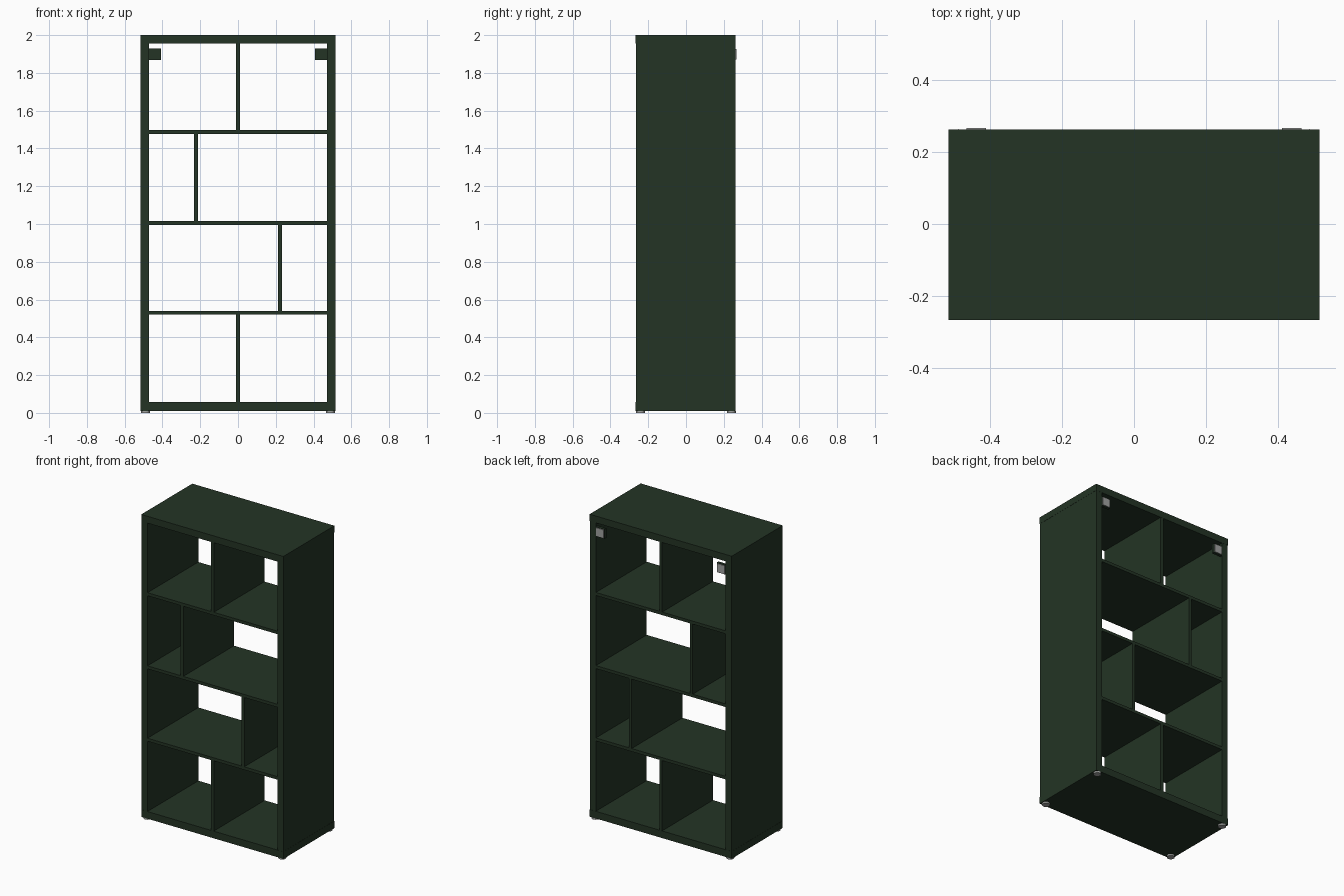
import bpy

if "Cube" in bpy.data.objects:
    bpy.data.objects.remove(bpy.data.objects["Cube"])

def material(name, rgb):
    m = bpy.data.materials.new(name)
    m.diffuse_color = (*rgb, 1)
    m.use_nodes = True
    m.node_tree.nodes["Principled BSDF"].inputs["Base Color"].default_value = m.diffuse_color
    return m

green = material("dark green", (0.017, 0.034, 0.018))
grey = material("metal grey", (0.36, 0.37, 0.36))

def box(name, x, y, z, mat=green):
    """Box from (min, max) ranges on each axis."""
    bpy.ops.mesh.primitive_cube_add(size=1, location=[(a + b) / 2 for a, b in (x, y, z)])
    o = bpy.context.object
    o.name = name
    o.scale = [b - a for a, b in (x, y, z)]
    bpy.ops.object.transform_apply(location=False, rotation=False, scale=True)
    o.data.materials.append(mat)
    return o

def disc(name, x, y, z0, z1, r, mat):
    bpy.ops.mesh.primitive_cylinder_add(vertices=24, radius=r, depth=z1 - z0,
                                        location=(x, y, (z0 + z1) / 2))
    o = bpy.context.object
    o.name = name
    o.data.materials.append(mat)
    bpy.ops.object.shade_smooth_by_angle()

F, B = -0.267, 0.263          # front and back of the case
LOW, HIGH = 0.058, 1.955      # inner bottom and top
INNER, T = 0.472, 0.02        # inner half width, board thickness

# outer case
box("top_panel", (-0.517, 0.517), (F, B), (HIGH, 2.0))
box("bottom_panel", (-0.517, 0.517), (F, B), (0.011, LOW))
for s, side in ((-1, "left"), (1, "right")):
    box(side + "_panel", sorted((s * INNER, s * 0.516)), (F + 0.001, B - 0.001), (LOW, HIGH))

# shelves
shelves = [0.53, 1.006, 1.487]
for z in shelves:
    box("shelf", (-INNER, INNER), (F + 0.001, B - 0.001), (z - T / 2, z + T / 2))

# upright dividers, one in each row
floors = [LOW] + [z + T / 2 for z in shelves]
ceilings = [z - T / 2 for z in shelves] + [HIGH]
for x, z0, z1 in zip((0, 0.222, -0.222, 0), floors, ceilings):
    box("divider", (x - T / 2, x + T / 2), (F + 0.001, B - 0.001), (z0, z1))

for s in (-1, 1):
    # wall brackets: block in the upper corner with a metal plate behind
    box("bracket_block", sorted((s * 0.408, s * INNER)), (0.245, B), (1.867, 1.93))
    box("bracket_plate", sorted((s * 0.412, s * 0.467)), (B, 0.268), (1.871, 1.926), grey)
    # round feet under the corners
    for y in (-0.24, 0.24):
        disc("foot", s * 0.49, y, 0, 0.011, 0.024, grey)
